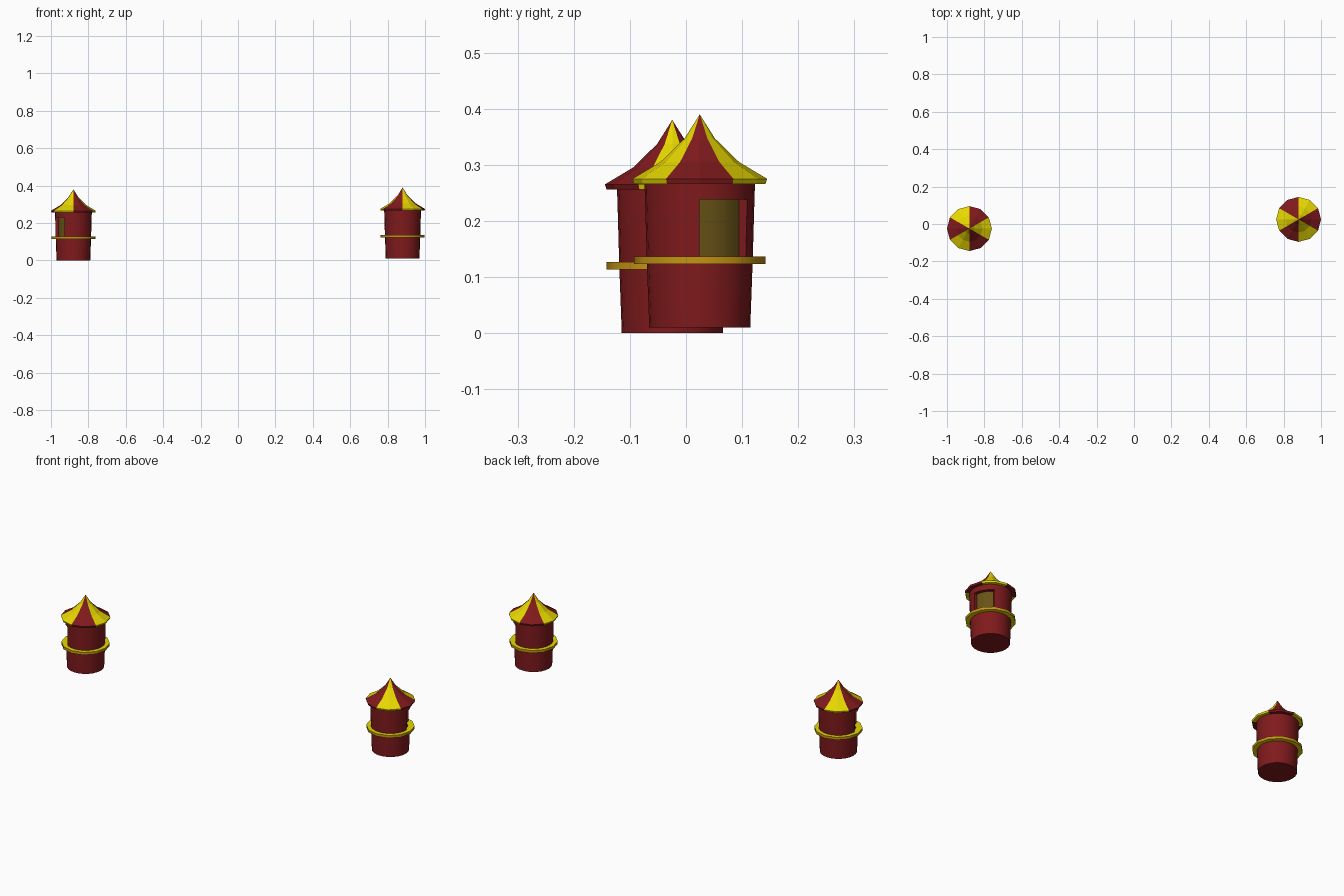
import bpy, bmesh, math
from mathutils import Vector, Matrix

if "Cube" in bpy.data.objects:
    bpy.data.objects.remove(bpy.data.objects["Cube"])


def material(name, rgb):
    m = bpy.data.materials.new(name)
    lin = [(c / 255 / 12.92) if c < 11 else ((c / 255 + 0.055) / 1.055) ** 2.4 for c in rgb]
    m.diffuse_color = (*lin, 1)
    m.use_nodes = True
    m.node_tree.nodes["Principled BSDF"].inputs["Base Color"].default_value = m.diffuse_color
    return m


RED = material("dark red", (128, 26, 28))
YELLOW = material("bright yellow", (238, 222, 0))
GOLD = material("ochre gold", (198, 148, 20))
OLIVE = material("dark olive", (104, 82, 22))


def lathe(bm, profile, sides):
    """Spin (radius, z) points round z; first and last rings are capped or pointed."""
    rings = []
    for r, z in profile:
        if r == 0:
            rings.append([bm.verts.new((0, 0, z))] * sides)
        else:
            rings.append([bm.verts.new((r * math.cos(2 * math.pi * i / sides),
                                        r * math.sin(2 * math.pi * i / sides), z))
                          for i in range(sides)])
    for a, b in zip(rings, rings[1:]):
        for i in range(sides):
            j = (i + 1) % sides
            quad = list(dict.fromkeys((a[i], a[j], b[j], b[i])))
            bm.faces.new(quad)


def angle_of(face):
    c = face.calc_center_median()
    return math.degrees(math.atan2(c.y, c.x)) % 360


def finish(bm, name, mats, place, smooth=False):
    bmesh.ops.recalc_face_normals(bm, faces=bm.faces[:])
    me = bpy.data.meshes.new(name)
    bm.to_mesh(me)
    bm.free()
    for m in mats:
        me.materials.append(m)
    if smooth:
        me.shade_smooth()
        me.set_sharp_from_angle(angle=math.radians(35))
    ob = bpy.data.objects.new(name, me)
    ob.matrix_world = place
    bpy.context.collection.objects.link(ob)


def tower(side, x, y, z, turn):
    place = Matrix.Translation((x, y, z)) @ Matrix.Rotation(turn, 4, 'Z')

    # tapered round wall with a recessed doorway above the gallery
    bm = bmesh.new()
    lathe(bm, [(0, 0), (0.09, 0), (0.0945, 0.122), (0.0975, 0.228), (0.0985, 0.258), (0, 0.258)], 24)
    door = [f for f in bm.faces
            if 0.13 < f.calc_center_median().z < 0.22 and angle_of(f) < 60]
    new = bmesh.ops.extrude_face_region(bm, geom=door)["geom"]
    for v in new:
        if isinstance(v, bmesh.types.BMVert):
            flat = Vector((v.co.x, v.co.y)).normalized() * 0.081
            v.co.x, v.co.y = flat
    for f in new:
        if isinstance(f, bmesh.types.BMFace):
            f.material_index = 1
    old = [f for f in door if f.is_valid]
    if old:
        bmesh.ops.delete(bm, geom=old, context='FACES')
    finish(bm, side + "_wall", [RED, OLIVE], place, smooth=True)

    # gallery ring: yellow floor, gold rim
    bm = bmesh.new()
    lathe(bm, [(0.085, 0.113), (0.117, 0.113), (0.117, 0.127), (0.085, 0.127), (0.085, 0.113)], 12)
    bmesh.ops.remove_doubles(bm, verts=bm.verts[:], dist=1e-5)
    bm.normal_update()
    for f in bm.faces:
        f.material_index = 1 if abs(f.normal.z) > 0.5 else 0
    finish(bm, side + "_gallery", [GOLD, YELLOW], place, smooth=True)

    # flared tent roof with six stripes
    bm = bmesh.new()
    lathe(bm, [(0, 0.256), (0.117, 0.256), (0.12, 0.265), (0.07, 0.295), (0.027, 0.337), (0, 0.38)], 12)
    for f in bm.faces:
        f.material_index = int(((angle_of(f) + 30) % 360) // 60) % 2
    finish(bm, side + "_roof", [RED, YELLOW], place)


tower("left", -0.88, -0.0245, 0, math.pi)
tower("right", 0.88, 0.0245, 0.01, 0)
